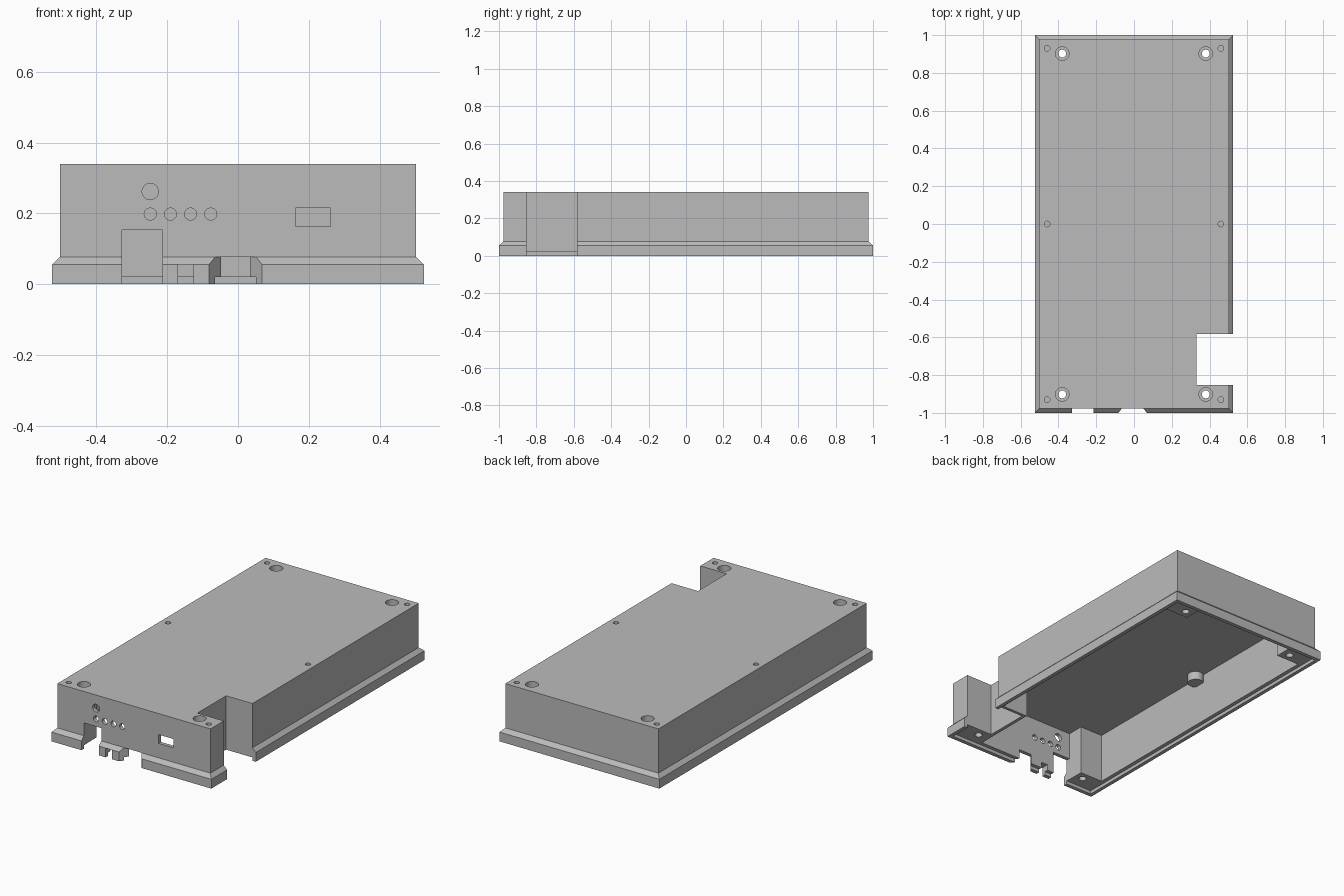
import bpy
import bmesh
from math import cos, sin, pi

default = bpy.data.objects.get("Cube")
if default:
    bpy.data.objects.remove(default, do_unlink=True)

grey = bpy.data.materials.new("plain_grey")
grey.use_nodes = True
colour = (0.5, 0.5, 0.5, 1)
grey.diffuse_color = colour
grey.node_tree.nodes["Principled BSDF"].inputs["Base Color"].default_value = colour


def loft(name, rings):
    """Closed solid through matching rings of points."""
    bm = bmesh.new()
    loops = [[bm.verts.new(p) for p in ring] for ring in rings]
    n = len(loops[0])
    for a, b in zip(loops, loops[1:]):
        for i in range(n):
            j = (i + 1) % n
            bm.faces.new((a[i], a[j], b[j], b[i]))
    bm.faces.new(loops[0][::-1])
    bm.faces.new(loops[-1])
    bmesh.ops.recalc_face_normals(bm, faces=bm.faces[:])
    mesh = bpy.data.meshes.new(name)
    bm.to_mesh(mesh)
    bm.free()
    mesh.materials.append(grey)
    obj = bpy.data.objects.new(name, mesh)
    bpy.context.collection.objects.link(obj)
    return obj


def prism(name, plan, z0, z1):
    return loft(name, [[(x, y, z) for x, y in plan] for z in (z0, z1)])


def rect(x0, x1, y0, y1):
    return [(x0, y0), (x1, y0), (x1, y1), (x0, y1)]


def circle(x, y, r, n=32):
    return [(x + r * cos(2 * pi * i / n), y + r * sin(2 * pi * i / n)) for i in range(n)]


def combine(target, tool, operation="DIFFERENCE"):
    """Boolean the tool into the target, then discard the tool."""
    mod = target.modifiers.new("combine", "BOOLEAN")
    mod.operation = operation
    mod.solver = "EXACT"
    mod.object = tool
    bpy.context.view_layer.update()
    result = bpy.data.meshes.new_from_object(
        target.evaluated_get(bpy.context.evaluated_depsgraph_get()))
    target.modifiers.clear()
    target.data = result
    bpy.data.objects.remove(tool, do_unlink=True)


# Outer body: flange, sloped shoulder, straight walls
HX, HY, TOP = 0.503, 0.977, 0.34
levels = [(0.525, 1, 0), (0.525, 1, 0.055), (HX, HY, 0.077), (HX, HY, TOP)]
case = loft("enclosure_cover",
            [[(x, y, z) for x, y in rect(-a, a, -b, b)] for a, b, z in levels])

# Inner cavity, stepping around the corner posts and the side notch
cavity = [(-0.33, -0.955), (0.31, -0.955), (0.31, -0.565), (0.48, -0.565),
          (0.48, 0.855), (0.33, 0.855), (0.33, 0.955), (-0.33, 0.955),
          (-0.33, 0.855), (-0.48, 0.855), (-0.48, -0.855), (-0.33, -0.855)]
combine(case, prism("cavity_cutter", cavity, -0.1, 0.315))

# Recessed lip for the base plate
combine(case, prism("lip_cutter", rect(-HX, HX, -HY, HY), -0.1, 0.02))

# Bosses under the middle pilot holes
for side in (-1, 1):
    combine(case, prism("boss", circle(side * 0.45, 0, 0.045), 0.265, 0.33), "UNION")

# Side notch
combine(case, prism("notch_cutter", rect(0.33, 0.7, -0.852, -0.583), -0.1, 0.5))

# Connector openings at the front edge
combine(case, prism("tall_port_cutter", rect(-0.328, -0.214, -1.1, -0.94), -0.1, 0.153))
combine(case, prism("small_port_cutter", rect(-0.169, -0.126, -1.1, -0.94), -0.1, 0.055))
splay = [(-0.097, -1.02), (0.083, -1.02), (0.023, -0.94), (-0.037, -0.94)]
combine(case, prism("splayed_port_cutter", splay, -0.1, 0.077))

# Front panel window and round holes
combine(case, prism("window_cutter", rect(0.163, 0.262, -1.1, -0.94), 0.163, 0.215))
panel_holes = [(-0.248, 0.262, 0.023)]
panel_holes += [(-0.248 + 0.057 * i, 0.198, 0.017) for i in range(4)]
for x, z, r in panel_holes:
    rings = [[(px, y, pz) for px, pz in circle(x, z, r)] for y in (-1.1, -0.94)]
    combine(case, loft("panel_hole_cutter", rings))

# Counterbored corner screw holes, and blind pilot holes
for sx in (-1, 1):
    for sy in (-1, 1):
        x, y = sx * 0.38, sy * 0.902
        combine(case, prism("screw_cutter", circle(x, y, 0.021), -0.1, 0.5))
        combine(case, prism("counterbore_cutter", circle(x, y, 0.036), 0.26, 0.5))
    for sy in (-1, 0, 1):
        combine(case, prism("pilot_cutter", circle(sx * 0.46, sy * 0.93, 0.015, 24), 0.29, 0.5))

# Crisp flat faces, smooth hole walls
bpy.ops.object.select_all(action="DESELECT")
case.select_set(True)
bpy.context.view_layer.objects.active = case
bpy.ops.object.shade_smooth_by_angle(angle=0.5)
